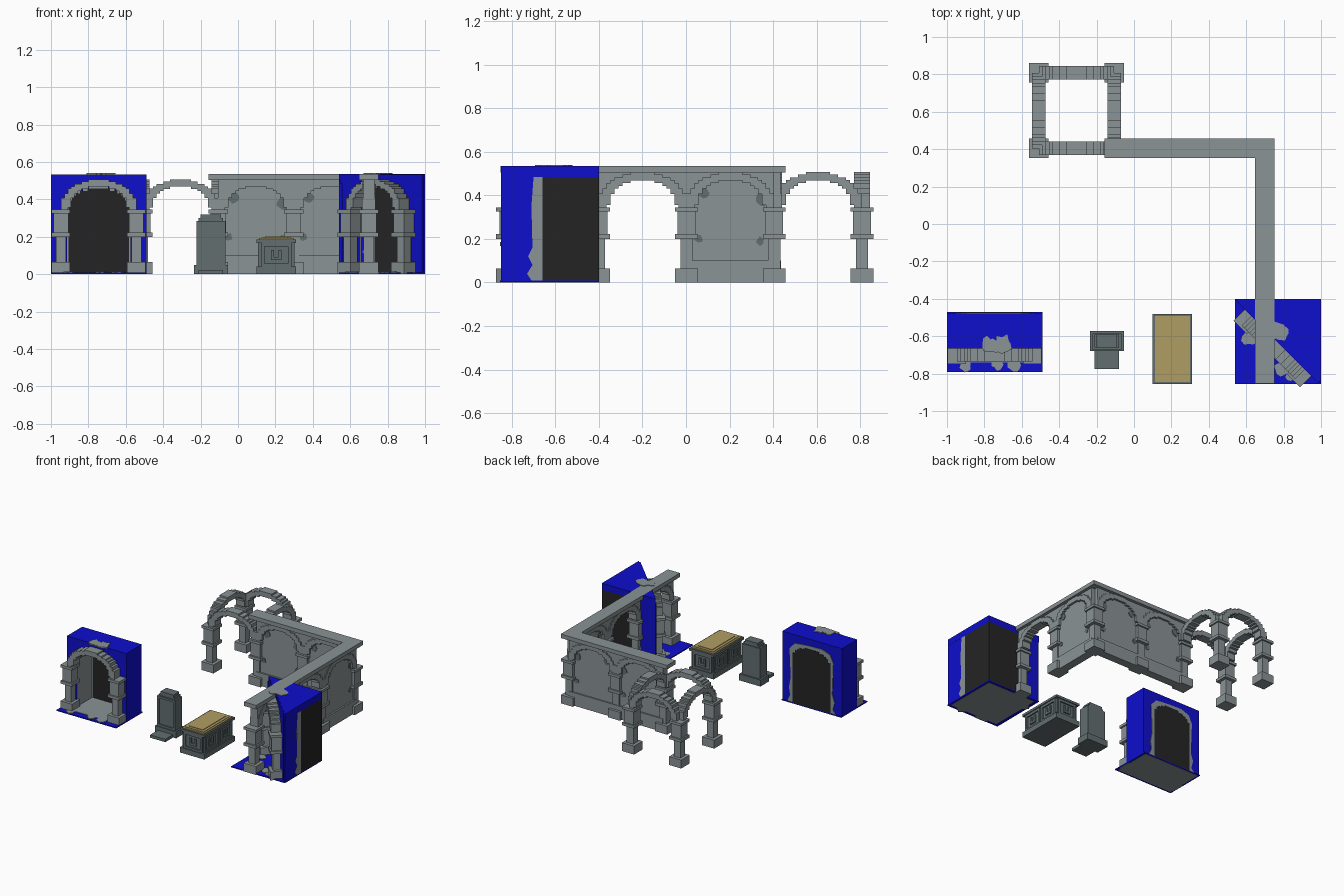
import bpy, bmesh, math, random
from mathutils import Matrix, Vector

if "Cube" in bpy.data.objects:
    bpy.data.objects.remove(bpy.data.objects["Cube"])
random.seed(4)
S = 0.403                      # bay spacing
SPRING, TOP = 0.345, 0.536     # arch springing height, wall top


def material(name, srgb):
    lin = [((c / 255 + 0.055) / 1.055) ** 2.4 for c in srgb] + [1]
    m = bpy.data.materials.new(name)
    m.use_nodes = True
    m.diffuse_color = lin
    m.node_tree.nodes["Principled BSDF"].inputs["Base Color"].default_value = lin
    return m


STONE = material("grey stone", (138, 147, 149))
DARK = material("dark stone", (98, 110, 112))
BLUE = material("blue", (14, 14, 205))
BLACK = material("black", (36, 36, 36))
GOLD = material("gold", (176, 158, 100))


def frame(x, y, angle=0):
    return Matrix.Translation((x, y, 0)) @ Matrix.Rotation(math.radians(angle), 4, 'Z')


class Part:
    """Collects boxes and prisms into one object."""
    def __init__(self, name, *mats):
        self.name, self.mats, self.bm = name, mats, bmesh.new()

    def box(self, x0, x1, y0, y1, z0, z1, m=Matrix(), mat=0):
        return self.prism([(x0, z0), (x1, z0), (x1, z1), (x0, z1)], y0, y1, m, mat)

    def prism(self, pts, v0, v1, m=Matrix(), mat=0, flat=False):
        # outline in x-z pushed along y, or outline in x-y pushed along z when flat
        def place(p, v):
            return m @ Vector((p[0], p[1], v) if flat else (p[0], v, p[1]))
        a = [self.bm.verts.new(place(p, v0)) for p in pts]
        b = [self.bm.verts.new(place(p, v1)) for p in pts]
        n = len(pts)
        faces = [self.bm.faces.new(a), self.bm.faces.new(b)]
        faces += [self.bm.faces.new((a[i], a[(i + 1) % n], b[(i + 1) % n], b[i])) for i in range(n)]
        for f in faces:
            f.material_index = mat
        return faces

    def blob(self, x, y, r, v0, v1, m=Matrix(), flat=True, mat=0):
        pts = []
        for i in range(11):
            q, a = r * random.uniform(0.7, 1.15), i * math.tau / 11
            pts.append((x + q * math.cos(a), y + q * math.sin(a)))
        self.prism(pts, v0, v1, m, mat, flat)

    def done(self):
        bmesh.ops.recalc_face_normals(self.bm, faces=self.bm.faces)
        me = bpy.data.meshes.new(self.name)
        self.bm.to_mesh(me)
        self.bm.free()
        for m in self.mats:
            me.materials.append(m)
        ob = bpy.data.objects.new(self.name, me)
        bpy.context.collection.objects.link(ob)


def steps(half, rise, u0=0.0, u1=S, n=22, base=SPRING):
    """Blocky half-ellipse centred on the bay, as a list of (u, z) corners."""
    pts, w = [], (u1 - u0) / n
    for i in range(n):
        d = (u0 + (i + 0.5) * w - S / 2) / half
        z = base + round(rise * math.sqrt(max(0, 1 - d * d)) / 0.0125) * 0.0125
        for u in (u0 + i * w, u0 + (i + 1) * w):
            if len(pts) > 1 and abs(pts[-1][1] - z) < 1e-6 and abs(pts[-2][1] - z) < 1e-6:
                pts[-1] = (u, z)
            else:
                pts.append((u, z))
    return pts


OUTER, INNER = (0.207, 0.1625), (0.157, 0.125)


def pier(part, m, w=1.0):
    # base, shaft, lower band, upper shaft, capital
    for h, z0, z1 in ((0.052, 0, 0.065), (0.028, 0.065, 0.2), (0.052, 0.2, 0.222),
                      (0.041, 0.222, 0.325), (0.052, 0.325, SPRING)):
        part.box(-h * w, h * w, -h * w, h * w, z0, z1, m)


def arch(part, m):
    inner = steps(*INNER)
    # nudge the springing ends so the ring keeps a little thickness
    inner = [(u, z - 0.001) for u, z in inner]
    part.prism(steps(*OUTER) + inner[::-1], -0.036, 0.036, m)


def bay(part, m, blind):
    arch(part, m)
    part.prism([(0, 0.507)] + steps(*OUTER) + [(S, 0.507)], -0.029, 0.029, m)
    if blind:
        part.box(0, S, -0.02, 0.02, 0, 0.507, m)
        part.box(0, S, -0.032, 0.032, 0, 0.1, m)
        for u, z, r in ((0.055, 0.2, 0.022), (0.345, 0.38, 0.035), (0.34, 0.19, 0.02), (0.08, 0.41, 0.03)):
            part.blob(u, z, r, -0.024, 0.024, m, False, 1)


# Free-standing square arcade
XS = [0.7 - i * S for i in range(4)]
YS = [0.808 - i * S for i in range(5)]
p = Part("square_arcade", STONE)
for x in XS[2:]:
    for y in YS[:2]:
        pier(p, frame(x, y))
for y in YS[:2]:
    arch(p, frame(XS[3], y))
for x in XS[2:]:
    arch(p, frame(x, YS[1], 90))
p.done()

# L-shaped arcaded wall
p = Part("arcaded_wall", STONE, DARK)
for x in XS[:2]:
    pier(p, frame(x, YS[1]))
for y in YS[2:]:
    pier(p, frame(XS[0], y))
for x in XS[1:3]:
    bay(p, frame(x, YS[1]), True)
for y, blind in zip(YS[2:], (True, False, False)):
    bay(p, frame(XS[0], y, 90), blind)
p.box(XS[2] - 0.052, 0.752, YS[1] - 0.052, YS[1] + 0.052, 0.505, TOP)
p.box(0.648, 0.752, YS[4] - 0.048, YS[1] - 0.052, 0.505, TOP)
p.done()


def door_arch(name, m):
    q = Part(name, STONE)
    pier(q, m, 0.95)
    pier(q, m @ Matrix.Translation((S, 0, 0)), 0.95)
    arch(q, m)
    q.done()


def surround(part, m, u0, u1, v0, v1):
    """Blue block with a blocky arched opening lined in stone."""
    inner = steps(0.172, 0.125, S / 2 - 0.17, S / 2 + 0.17, 20)
    a, b = inner[0][0], inner[-1][0]
    outline = [(u0, 0.008), (u0, TOP - 0.002), (u1, TOP - 0.002), (u1, 0.008), (b, 0.008)]
    faces = part.prism(outline + inner[::-1] + [(a, 0.008)], v0, v1, m)
    for f in faces[2:]:
        c = m.inverted() @ f.calc_center_median()
        if abs(c.x - S / 2) < 0.175 and 0.02 < c.z < 0.5:
            f.material_index = 1


# Straight doorway: floor, hollow block, dark back, rubble
ma = frame(-0.9465, -0.7)
door_arch("straight_door_arch", ma)
p = Part("straight_door_block", BLUE, STONE, BLACK)
surround(p, ma, -0.0535, 0.4565, 0.035, 0.222)
p.box(-1, -0.49, -0.79, -0.47, 0.002, 0.01)
p.box(-0.985, -0.505, -0.775, -0.475, 0, 0.003, mat=1)
p.box(-0.91, -0.58, -0.74, -0.48, 0.009, 0.013, mat=1)
jag = [(-0.95, 0.01), (-0.925, 0.04), (-0.94, 0.1), (-0.92, 0.16), (-0.93, 0.4), (-0.9, 0.46), (-0.83, 0.485),
       (-0.7, 0.48), (-0.6, 0.47), (-0.555, 0.42), (-0.565, 0.2), (-0.55, 0.12), (-0.56, 0.06), (-0.535, 0.01)]
p.prism(jag, -0.479, -0.473, mat=1)
back = [(S / 2 + (u - S / 2) * 0.98, z) for u, z in steps(0.168, 0.115, 0.0365, 0.3665, 16)]
p.prism([(back[0][0], 0.01)] + back + [(back[-1][0], 0.01)], 0.219, 0.23, ma, 2)
for x, y, r in ((-0.9, -0.76, 0.03), (-0.64, -0.755, 0.035), (-0.73, -0.75, 0.03)):
    p.blob(x, y, r, 0.009, 0.014, mat=1)
for x, y, r in ((-0.78, -0.645, 0.042), (-0.7, -0.64, 0.05), (-0.75, -0.655, 0.04)):
    p.blob(x, y, r, 0.53, 0.54, mat=1)
p.done()

# Corner doorway set across the diagonal
h = S / 2 * math.sqrt(0.5)
mb = frame(0.745 - h, -0.66 + h, -45)
door_arch("corner_door_arch", mb)
p = Part("corner_door_block", BLUE, STONE, BLACK)
surround(p, mb, S / 2 - 0.302, S / 2 + 0.302, 0.036, 0.052)
p.prism([(0.54, -0.4), (1, -0.85), (1, -0.4)], 0.485, TOP, flat=True)
p.box(0.54, 1, -0.855, -0.4, 0.002, 0.01)
p.box(0.57, 0.985, -0.83, -0.415, 0, 0.003, mat=1)
p.prism([(0.66, -0.43), (0.98, -0.75), (0.98, -0.42)], 0.009, 0.013, mat=1, flat=True)
ragged = [(0.0, 0.01), (0.05, 0.01), (0.05, 0.485), (0.01, 0.485), (0, 0.35), (0.005, 0.16),
          (-0.015, 0.12), (0.005, 0.08), (-0.02, 0.04)]
sides = (("x", frame(1, -0.71, 90), -0.14), ("y", frame(0.68, -0.4), -0.14))
for axis, m, start in sides:
    d = 1 if axis == "x" else -1       # inward direction along local y
    end = 0.31 if axis == "x" else 0.32
    p.box(start, 0.01, 0.001 * d, 0.008 * d, 0.01, 0.5, m)
    p.prism(ragged, 0, 0.01 * d, m, 1)
    p.box(0.05, end, 0, 0.01 * d, 0.01, 0.485, m, 2)
for x, y, r in ((0.76, -0.565, 0.05), (0.72, -0.59, 0.045), (0.79, -0.585, 0.04)):
    p.blob(x, y, r, 0.53, 0.54, mat=1)
for x, y, r in ((0.62, -0.61, 0.045), (0.79, -0.77, 0.04), (0.84, -0.81, 0.03)):
    p.blob(x, y, r, 0.009, 0.014, mat=1)
p.done()

# Gravestone with stepped top and a slab in front
p = Part("gravestone", DARK)
p.box(-0.236, -0.054, -0.68, -0.573, 0, 0.05)
p.box(-0.21, -0.08, -0.775, -0.67, 0, 0.022)
p.box(-0.222, -0.068, -0.665, -0.585, 0.05, 0.285)
p.box(-0.21, -0.08, -0.66, -0.59, 0.285, 0.3)
p.box(-0.2, -0.09, -0.66, -0.59, 0.3, 0.318)
for x0, x1, z0, z1 in ((-0.222, -0.205, 0.05, 0.285), (-0.085, -0.068, 0.05, 0.285),
                       (-0.205, -0.085, 0.268, 0.285), (-0.205, -0.085, 0.05, 0.067)):
    p.box(x0, x1, -0.673, -0.66, z0, z1)
p.done()

# Sarcophagus with raised side panels and a gold lid
p = Part("sarcophagus", DARK, GOLD)
cx, cy = 0.205, -0.668
for a, b, z0, z1, mat in ((0.105, 0.187, 0, 0.04, 0), (0.088, 0.17, 0.04, 0.168, 0),
                          (0.105, 0.187, 0.168, 0.186, 0), (0.094, 0.176, 0.186, 0.193, 1),
                          (0.08, 0.16, 0.193, 0.197, 1), (0.06, 0.14, 0.197, 0.201, 1)):
    p.box(cx - a, cx + a, cy - b, cy + b, z0, z1, mat=mat)


def relief(m):
    # rectangular frame around a small U-shaped bracket
    for x0, x1, z0, z1 in ((-0.08, -0.062, 0.04, 0.168), (0.062, 0.08, 0.04, 0.168),
                           (-0.08, 0.08, 0.148, 0.168), (-0.08, 0.08, 0.04, 0.056),
                           (-0.028, -0.012, 0.085, 0.13), (0.012, 0.028, 0.085, 0.13),
                           (-0.028, 0.028, 0.075, 0.093)):
        p.box(x0, x1, -0.01, 0.002, z0, z1, m)


relief(frame(cx, cy - 0.17))
relief(frame(cx, cy + 0.17, 180))
for dy in (-0.085, 0.085):
    relief(frame(cx + 0.088, cy + dy, 90))
    relief(frame(cx - 0.088, cy + dy, -90))
p.done()
